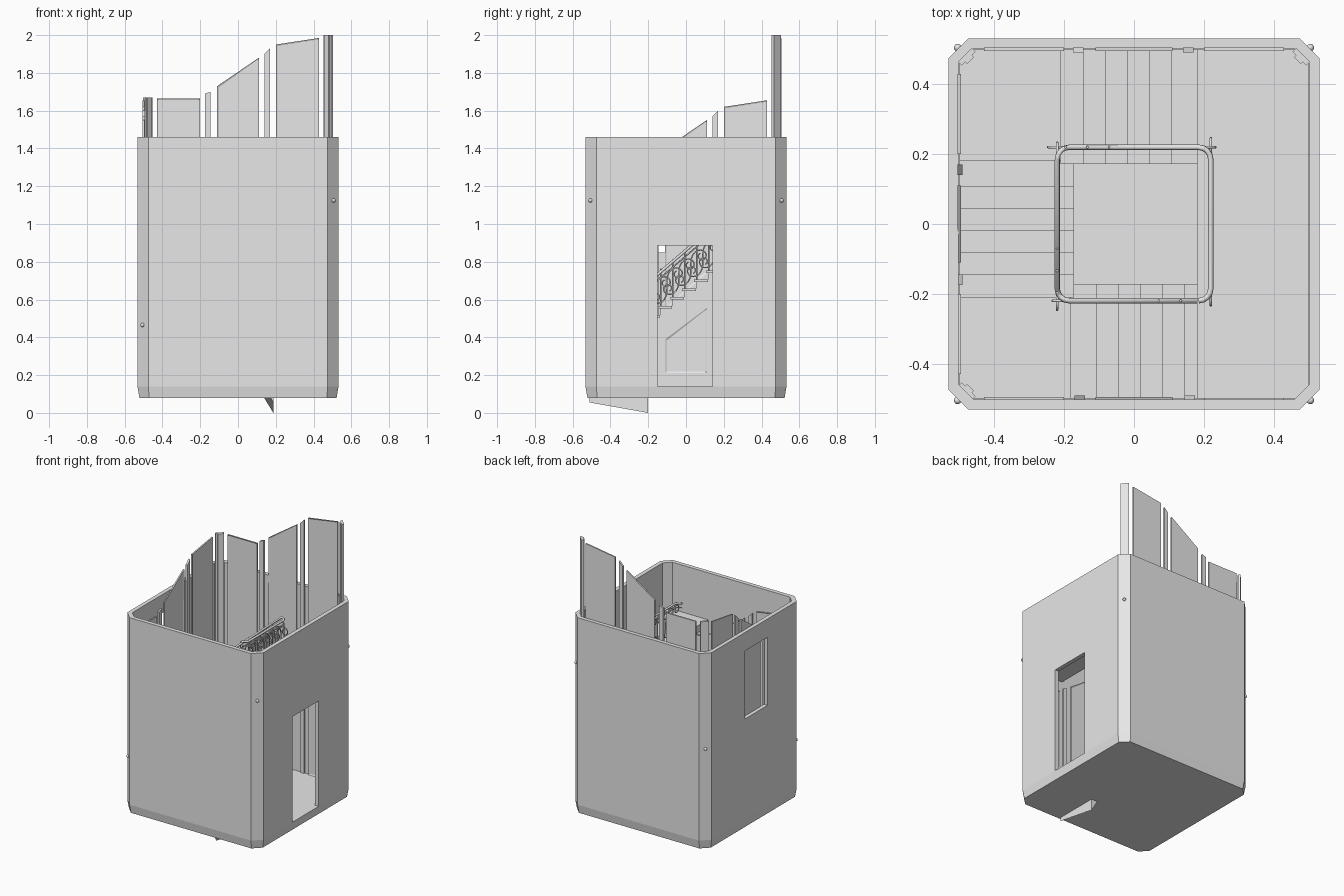
import bpy, bmesh, math
from mathutils import Matrix, Vector

if "Cube" in bpy.data.objects:
    bpy.data.objects.remove(bpy.data.objects["Cube"], do_unlink=True)

stone = bpy.data.materials.new("plain_grey")
stone.use_nodes = True
stone.diffuse_color = (0.8, 0.8, 0.8, 1)
stone.node_tree.nodes["Principled BSDF"].inputs["Base Color"].default_value = (0.8, 0.8, 0.8, 1)

FLOOR, RISE, STEPS, TOP = 0.14, 0.33, 6, 1.46
START, END = -0.2, 0.18
RUN = (END - START) / STEPS
RISER = RISE / (STEPS + 1)
RAIL = 0.22


def finish(name, bm):
    bmesh.ops.recalc_face_normals(bm, faces=bm.faces)
    mesh = bpy.data.meshes.new(name)
    bm.to_mesh(mesh)
    bm.free()
    mesh.materials.append(stone)
    obj = bpy.data.objects.new(name, mesh)
    bpy.context.collection.objects.link(obj)
    return obj


def box(name, lo, hi):
    bm = bmesh.new()
    bmesh.ops.create_cube(bm, size=1)
    for v in bm.verts:
        v.co = [a + (b - a) * (c + 0.5) for a, b, c in zip(lo, hi, v.co)]
    return finish(name, bm)


def slab(name, profile, y0, y1, turn, inset=0):
    """Profile of (run, height) extruded inward, then turned clockwise to its side."""
    bm = bmesh.new()
    outer = bm.faces.new([bm.verts.new((-u, y0, z)) for u, z in profile])
    geom = bmesh.ops.extrude_face_region(bm, geom=[outer])["geom"]
    for v in geom:
        if isinstance(v, bmesh.types.BMVert):
            v.co.y = y1
    inner = [f for f in geom if isinstance(f, bmesh.types.BMFace)]
    bmesh.ops.recalc_face_normals(bm, faces=bm.faces)
    if inset:
        bmesh.ops.inset_region(bm, faces=inner, thickness=inset, depth=0)
        bmesh.ops.translate(bm, verts=list(inner[0].verts), vec=(0, -0.004, 0))
    bmesh.ops.transform(bm, verts=bm.verts, matrix=Matrix.Rotation(-turn * math.pi / 2, 4, "Z"))
    return finish(name, bm)


def tube(name, lines, radius):
    curve = bpy.data.curves.new(name, "CURVE")
    curve.dimensions = "3D"
    curve.bevel_depth = radius
    curve.bevel_resolution = 1
    curve.use_fill_caps = True
    for pts in lines:
        sp = curve.splines.new("POLY")
        sp.points.add(len(pts) - 1)
        for p, co in zip(sp.points, pts):
            p.co = (*co, 1)
    curve.materials.append(stone)
    obj = bpy.data.objects.new(name, curve)
    bpy.context.collection.objects.link(obj)


# Outer shell: chamfered square tower with floor and open top
def ring(bm, half, flat, z):
    pts = []
    for k in range(4):
        c, s = (1, 0, -1, 0)[k], (0, 1, 0, -1)[k]
        for x, y in ((half, -flat), (half, flat)):
            pts.append(bm.verts.new((x * c - y * s, x * s + y * c, z)))
    return pts


bm = bmesh.new()
rings = [ring(bm, *r) for r in ((0.522, 0.47, 0.08), (0.532, 0.475, FLOOR), (0.532, 0.475, TOP),
                                (0.503, 0.459, TOP), (0.503, 0.459, FLOOR))]
for a, b in zip(rings, rings[1:]):
    for i in range(8):
        bm.faces.new((a[i], a[(i + 1) % 8], b[(i + 1) % 8], b[i]))
bm.faces.new(rings[0])
bm.faces.new(rings[-1])
shell = finish("tower_shell", bm)

# Door and window openings
cutters = [box("door_cutter", (0.4, -0.15, FLOOR + 0.001), (0.6, 0.14, 0.885)),
           box("window_cutter", (-0.6, -0.15, 0.85), (-0.4, 0.1, 1.33))]
for c in cutters:
    c.hide_render = True
    mod = shell.modifiers.new(c.name, "BOOLEAN")
    mod.operation, mod.solver, mod.object = "DIFFERENCE", "EXACT", c
cut = bpy.data.meshes.new_from_object(shell.evaluated_get(bpy.context.evaluated_depsgraph_get()))
shell.modifiers.clear()
shell.data = cut
for c in cutters:
    bpy.data.objects.remove(c, do_unlink=True)

# Three flights climbing clockwise, each with wainscot on the outer wall
WAINSCOT = (("panel", -0.43, -0.2, 0.865, 0.865), ("strip", -0.175, -0.145, 0.89, 0.9),
            ("panel", -0.11, 0.11, 0.93, 1.08), ("strip", 0.14, 0.17, 1.1, 1.13),
            ("panel", 0.2, 0.43, 1.15, 1.185))
for k, side in enumerate(("front", "left", "back")):
    base = FLOOR + RISE * k
    steps = []
    for i in range(STEPS):
        u, z = START + RUN * i, base + RISER * (i + 1)
        steps += [(u, z - RISER), (u, z), (u + RUN, z)]
        slab(f"{side}_tread_{i}", [(u - 0.01, z - 0.012), (u + RUN, z - 0.012), (u + RUN, z + 0.001),
                                   (u - 0.01, z + 0.001)], -0.5, -0.172, k)
    steps = [p for n, p in enumerate(steps) if n == 0 or p != steps[n - 1]]
    slab(side + "_flight", steps + [(END, base + 0.2), (START, max(base - 0.1, 0.1))],
         -0.5, -0.18, k)
    # inner wall under the flight
    slab(side + "_under_wall", [(-0.18, 0.13), (0.18, 0.13), (0.18, base + 0.21),
                                (-0.18, max(base - 0.08, 0.14))], -0.2, -0.183, k)
    if k:
        slab(side + "_under_panel", [(-0.11, 0.21), (0.11, 0.21), (0.11, base + 0.085),
                                     (-0.11, base - 0.08)], -0.19, -0.176, k, 0.012)
    for n, (kind, a, b, za, zb) in enumerate(WAINSCOT):
        low = [base + min(max((u - START) / (END - START), 0), 1) * RISE for u in (a, b)]
        depth = 0.01 if kind == "panel" else 0.014
        slab(f"{side}_wall_{kind}_{n}", [(a, low[0]), (b, low[1]), (b, base + zb), (a, base + za)],
             -0.506, -0.506 + depth, k, 0.011 if kind == "panel" else 0)
    # corner post on the chamfer
    end = base + RISE
    for n, (w, d) in enumerate(((0.028, 0.012), (0.014, 0.02))):
        slab(f"{side}_corner_post_{n}", [(-w, end), (w, end), (w, end + 0.87), (-w, end + 0.87)],
             -0.685, -0.682 + d, k + 0.5)

# Landings
box("front_left_landing", (-0.5, -0.5, 0.42), (-0.18, START, FLOOR + RISE))
box("back_left_landing", (-0.5, 0.18, 0.75), (START, 0.5, FLOOR + 2 * RISE))
box("upper_landing", (0.18, -0.5, 1.08), (0.5, 0.5, FLOOR + 3 * RISE))

# Lower wainscot beneath the upper landing
for n, (kind, a, b, za, zb) in enumerate(WAINSCOT[3:]):
    slab(f"lower_back_{kind}", [(a, FLOOR), (b, FLOOR), (b, 1.0), (a, 1.0)],
         -0.506, -0.495, 2, 0.011 if kind == "panel" else 0)

# Foot of the first flight showing below the floor
bm = bmesh.new()
tri = [[bm.verts.new((x, y, z)) for x, z in pts] for y, pts in
       ((-0.2, ((0.135, 0.085), (0.187, 0.085), (0.187, 0.0))),
        (-0.51, ((0.17, 0.085), (0.187, 0.085), (0.187, 0.055))))]
for t in tri:
    bm.faces.new(t)
for i in range(3):
    j = (i + 1) % 3
    bm.faces.new((tri[0][i], tri[0][j], tri[1][j], tri[1][i]))
finish("flight_foot", bm)

# Corner knobs at landing heights
for turn, z in ((0.5, 0.465), (1.5, 0.785), (2.5, 1.125), (3.5, 1.125)):
    bm = bmesh.new()
    bmesh.ops.create_uvsphere(bm, u_segments=10, v_segments=6, radius=0.011)
    spot = Matrix.Rotation(-turn * math.pi / 2, 3, "Z") @ Vector((0, -0.715, z))
    bmesh.ops.translate(bm, verts=bm.verts, vec=spot)
    knob = finish("corner_knob", bm)
    knob.data.shade_smooth()

# Railing: handrail loop, balusters and scrolls
R, C = 0.22, 0.185


def place(turn, u, z):
    return Matrix.Rotation(-turn * math.pi / 2, 3, "Z") @ Vector((-u, -R, z))


def scroll(turn, u, z, height):
    """S-shaped scroll whose two ends wind into spirals."""
    half, x, y, n = [], 0, 0, 26
    for i in range(n):
        half.append((x, y))
        ang = 8.5 * (i / n) ** 2
        x += math.sin(ang) / n
        y += math.cos(ang) / n
    size = height / 2 / max(p[1] for p in half)
    pts = [(-a, -b) for a, b in reversed(half[1:])] + half
    return [place(turn, u + a * size, z + b * size) for a, b in pts]


rail, rods, scrolls = [], [], []
for k in range(4):
    base, rise = FLOOR + RISE * k, RISE if k < 3 else 0
    for u, t in ((-C, 0.04), (C, 1)):
        rail.append(place(k, u, base + rise * t + RAIL))
    # rounded corner
    for a in (0.25, 0.5, 0.75):
        ang = a * math.pi / 2
        p = place(k, C + (R - C) * math.sin(ang), base + rise + RAIL)
        q = Matrix.Rotation(-k * math.pi / 2, 3, "Z") @ Vector((0, (R - C) * (1 - math.cos(ang)), 0))
        rail.append(p + q)
    for i in range(STEPS):
        u = START + RUN * (i + 0.5)
        z = base + (RISER * (i + 1) if rise else 0)
        rods.append([place(k, u - RUN * 0.45, z), place(k, u - RUN * 0.45, z + RAIL - 0.02)])
        scrolls.append(scroll(k, u + 0.004, z + RAIL / 2, RAIL * 0.85))
rail.append(place(4, -C, FLOOR + 3 * RISE + RAIL))
tube("handrail", [rail], 0.008)
tube("lower_rail", [[p - Vector((0, 0, 0.03)) for p in rail]], 0.004)
tube("balusters", rods, 0.004)
tube("railing_scrolls", scrolls, 0.004)
